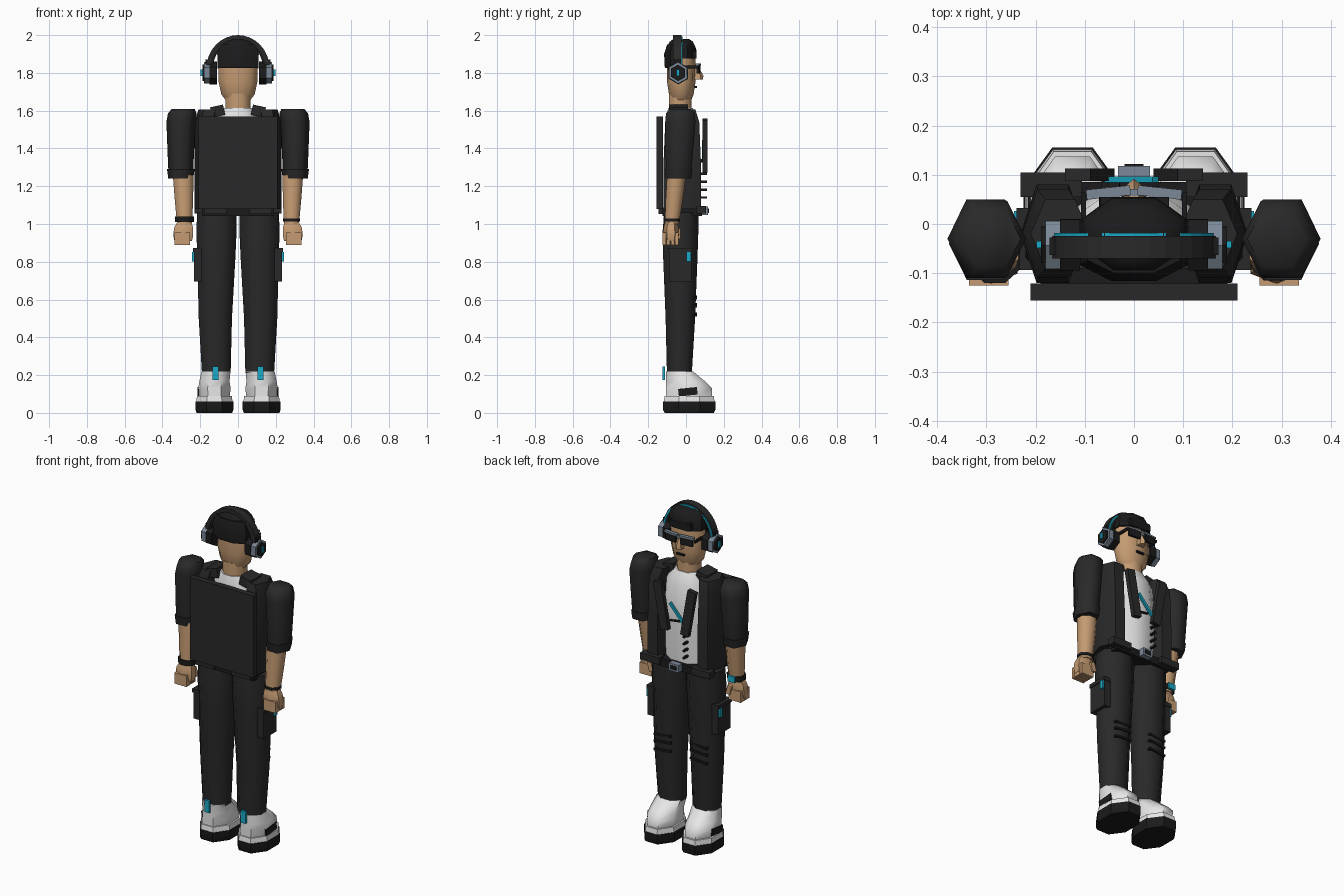
import bpy, bmesh
from math import sin, cos, pi, radians
from mathutils import Matrix, Euler, Vector

if "Cube" in bpy.data.objects:
    bpy.data.objects.remove(bpy.data.objects["Cube"])


def material(name, r, g, b):
    m = bpy.data.materials.new(name)
    m.use_nodes = True
    m.diffuse_color = (r, g, b, 1)
    m.node_tree.nodes["Principled BSDF"].inputs["Base Color"].default_value = (r, g, b, 1)
    return m


FABRIC = material("black fabric", .022, .022, .022)
DARK = material("dark rubber", .011, .011, .012)
WHITE = material("white", .8, .8, .8)
SKIN = material("skin", .56, .33, .17)
CYAN = material("cyan accent", .01, .4, .57)
STEEL = material("steel grey", .2, .25, .31)


def finish(name, bm, mat, smooth=None):
    bmesh.ops.recalc_face_normals(bm, faces=bm.faces)
    me = bpy.data.meshes.new(name)
    bm.to_mesh(me)
    bm.free()
    me.materials.append(mat)
    ob = bpy.data.objects.new(name, me)
    bpy.context.collection.objects.link(ob)
    if smooth:
        bpy.ops.object.select_all(action='DESELECT')
        ob.select_set(True)
        bpy.context.view_layer.objects.active = ob
        bpy.ops.object.shade_smooth_by_angle(angle=radians(smooth))
    return ob


def box(name, mat, at, size, rot=(0, 0, 0)):
    bm = bmesh.new()
    turn = Euler([radians(a) for a in rot]).to_matrix().to_4x4()
    bmesh.ops.create_cube(bm, size=1, matrix=Matrix.Translation(at) @ turn @ Matrix.Diagonal((*size, 1)))
    return finish(name, bm, mat)


def loft(name, mat, rings, n=8, flat=True, smooth=50):
    """Stack of n-sided rings: (z, centre x, centre y, half width, half depth)."""
    bm = bmesh.new()
    pts = [(cos(2 * pi * (i + .5 * flat) / n), sin(2 * pi * (i + .5 * flat) / n)) for i in range(n)]
    mx, my = (max(p[k] for p in pts) for k in (0, 1))
    loops = [[bm.verts.new((cx + rx * p[0] / mx, cy + ry * p[1] / my, z)) for p in pts]
             for z, cx, cy, rx, ry in rings]
    for a, b in zip(loops, loops[1:]):
        for i in range(n):
            bm.faces.new((a[i], a[(i + 1) % n], b[(i + 1) % n], b[i]))
    bm.faces.new(loops[0])
    bm.faces.new(loops[-1])
    return finish(name, bm, mat, smooth)


def disc(name, mat, x, y, z, r, depth, n=6):
    """Short prism lying along x, with a point upward."""
    bm = bmesh.new()
    m = Matrix.Translation((x, y, z)) @ Matrix.Rotation(pi / 2, 4, 'Y') @ Matrix.Diagonal((1, .95, 1, 1))
    bmesh.ops.create_cone(bm, cap_ends=True, segments=n, radius1=r, radius2=r, depth=depth, matrix=m)
    top = max(v.co.z for v in bm.verts)
    if top < z + r * .95:
        bmesh.ops.rotate(bm, verts=bm.verts, cent=(x, y, z), matrix=Matrix.Rotation(pi / n, 3, 'X'))
    return finish(name, bm, mat)


def arch(name, mat, y, depth, rx, rz, thick, z=1.82, n=16):
    """Half ring over the head."""
    bm = bmesh.new()
    rows = []
    for i in range(n + 1):
        a = pi * i / n
        rows.append([bm.verts.new(((rx - t) * cos(a), y + d, z + (rz - t) * sin(a)))
                     for t, d in ((0, -depth / 2), (0, depth / 2), (thick, depth / 2), (thick, -depth / 2))])
    for a, b in zip(rows, rows[1:]):
        for i in range(4):
            bm.faces.new((a[i], a[(i + 1) % 4], b[(i + 1) % 4], b[i]))
    bm.faces.new(rows[0])
    bm.faces.new(rows[-1])
    return finish(name, bm, mat)


# Head, face and hair
loft("neck", SKIN, [(1.58, 0, -.03, .065, .06), (1.69, 0, -.03, .065, .06)])
loft("head", SKIN, [(1.65, 0, -.025, .06, .05), (1.685, 0, -.025, .088, .065), (1.75, 0, -.025, .102, .075),
                    (1.86, 0, -.025, .104, .076), (1.93, 0, -.025, .09, .07)], n=10)
loft("back_hair", DARK, [(1.825, 0, -.06, .108, .052), (1.9, 0, -.06, .11, .056), (1.95, 0, -.055, .095, .045)])
loft("top_hair", DARK, [(1.875, 0, -.025, .109, .08), (1.93, 0, -.025, .106, .078),
                        (1.965, 0, -.025, .092, .062), (1.98, 0, -.025, .06, .04)])
box("fringe", DARK, (0, .04, 1.9), (.14, .03, .04), (0, 4, 0))
loft("nose", SKIN, [(1.765, 0, .06, .02, .03), (1.785, 0, .062, .018, .03), (1.84, 0, .05, .01, .012)], n=6)
box("mouth", DARK, (0, .052, 1.725), (.05, .012, .01))

# Glasses
box("glasses_bridge", STEEL, (0, .064, 1.835), (.05, .014, .014))
for s, side in ((1, "left"), (-1, "right")):
    box(side + "_lens", DARK, (s * .052, .066, 1.82), (.076, .014, .045), (0, 0, s * -6))
    box(side + "_brow_bar", STEEL, (s * .052, .064, 1.845), (.09, .02, .01), (0, 0, s * -6))
    box(side + "_glasses_arm", DARK, (s * .103, .02, 1.83), (.01, .09, .016))
    # Headphone cups
    cup = -.042
    disc(side + "_ear_cushion", DARK, s * .13, cup, 1.8, .062, .04)
    disc(side + "_ear_cup", STEEL, s * .165, cup, 1.8, .058, .03)
    disc(side + "_cup_cap", DARK, s * .183, cup, 1.8, .044, .012)
    box(side + "_cup_light", CYAN, (s * .193, cup, 1.8), (.01, .014, .034))
    box(side + "_band_slider", DARK, (s * .162, -.045, 1.845), (.02, .035, .05))
arch("headband", FABRIC, -.047, .046, .168, .18, .022)
arch("headband_light", CYAN, -.021, .006, .164, .172, .01)
arch("headband_pad", DARK, -.047, .038, .146, .158, .012)

# Shirt and the middle of the torso
loft("shirt", WHITE, [(1.07, 0, -.02, .13, .085), (1.35, 0, -.015, .135, .09), (1.55, 0, -.02, .12, .085),
                      (1.615, 0, -.03, .075, .065)])
box("back_panel", FABRIC, (0, -.138, 1.325), (.42, .034, .49))
box("belt", DARK, (0, -.02, 1.065), (.38, .21, .045))
box("buckle", STEEL, (0, .1, 1.07), (.064, .035, .044))
box("buckle_inset", DARK, (0, .119, 1.07), (.038, .006, .022))
box("chest_slash", CYAN, (-.005, .09, 1.385), (.016, .012, .145), (0, 42, 0))
box("chest_pocket_seam", DARK, (.01, .082, 1.335), (.08, .012, .008), (0, 8, 0))
for i in range(4):
    box("shirt_button", DARK, (-.06, .09, 1.14 + i * .042), (.012, .04, .012))

for s, side in ((1, "left"), (-1, "right")):
    # Jacket
    loft(side + "_jacket_half", FABRIC, [(1.08, s * .165, -.02, .065, .1), (1.3, s * .165, -.02, .066, .1),
                                         (1.54, s * .165, -.02, .063, .09), (1.605, s * .15, -.02, .06, .07)],
         n=6, flat=False, smooth=65)
    box(side + "_lapel", FABRIC, (s * .09, .1, 1.415), (.052, .026, .28), (0, s * 10, 0))
    box(side + "_collar", FABRIC, (s * .108, -.04, 1.598), (.07, .1, .055), (0, s * 12, 0))
    box(side + "_front_hem", FABRIC, (s * .168, .08, 1.075), (.125, .05, .04))
    box(side + "_back_hem", FABRIC, (s * .12, -.13, 1.07), (.12, .03, .035))

    # Arm
    loft(side + "_sleeve", FABRIC, [(1.25, s * .303, -.04, .064, .064), (1.33, s * .303, -.037, .068, .07),
                                    (1.54, s * .302, -.03, .077, .08), (1.585, s * .295, -.03, .076, .076),
                                    (1.61, s * .29, -.03, .06, .055)], n=6, flat=False, smooth=65)
    loft(side + "_cuff", FABRIC, [(1.24, s * .303, -.04, .066, .067), (1.29, s * .303, -.04, .073, .074)],
         n=6, flat=False, smooth=65)
    loft(side + "_forearm", SKIN, [(1.0, s * .283, -.075, .04, .037), (1.12, s * .286, -.063, .048, .045),
                                   (1.26, s * .29, -.05, .055, .05)])
    loft(side + "_palm", SKIN, [(.91, s * .29, -.08, .046, .034), (.94, s * .29, -.08, .053, .042),
                                (.98, s * .288, -.08, .05, .04), (1.01, s * .284, -.077, .038, .034)], n=6)
    for i in range(4):
        box(side + "_finger", SKIN, (s * .295, -.115 + i * .022, .922), (.08, .019, .065))
    box(side + "_thumb", SKIN, (s * .26, -.042, .95), (.026, .024, .055), (0, s * 15, 0))

    # Trousers
    loft(side + "_leg", FABRIC, [(.21, s * .115, -.035, .076, .066), (.5, s * .12, -.03, .088, .078),
                                 (.8, s * .115, -.03, .1, .09), (.95, s * .114, -.03, .106, .095),
                                 (1.06, s * .112, -.025, .105, .09)])
    for z in (.52, .57, .61):
        box(side + "_knee_fold", DARK, (s * .12, .048, z), (.11, .02, .012), (0, s * 5, 0))
    box(side + "_thigh_pocket", FABRIC, (s * .213, -.03, .78), (.04, .12, .17))
    box(side + "_pocket_flap", FABRIC, (s * .216, -.03, .862), (.045, .126, .022))
    box(side + "_pocket_tab", CYAN, (s * .238, .014, .826), (.012, .024, .05))

    # Shoe
    fx = s * .125
    loft(side + "_sole", DARK, [(0, fx, .017, .094, .13), (.015, fx, .017, .1, .138), (.06, fx, .017, .1, .138)],
         smooth=30)
    loft(side + "_midsole", WHITE, [(.06, fx, .017, .096, .134), (.09, fx, .017, .092, .13)], smooth=30)
    loft(side + "_shoe_upper", WHITE, [(.09, fx, .015, .082, .122), (.13, fx, .015, .086, .122),
                                       (.165, fx, -.002, .08, .105), (.22, s * .117, -.035, .077, .072)])
    box(side + "_side_stripe", DARK, (s * .205, .01, .112), (.02, .1, .04), (6, 0, 0))
    box(side + "_ankle_mark", DARK, (s * .192, -.035, .175), (.016, .02, .03))
    box(side + "_heel_tab", CYAN, (s * .12, -.117, .21), (.032, .014, .072))

# Wrist wear
loft("right_watch_band", DARK, [(1.01, -.283, -.073, .05, .046), (1.04, -.283, -.073, .051, .047)])
box("right_watch_face", CYAN, (-.285, -.024, 1.025), (.045, .012, .034))
loft("left_wristband", DARK, [(1.012, .283, -.073, .045, .042), (1.028, .283, -.073, .045, .042)])
